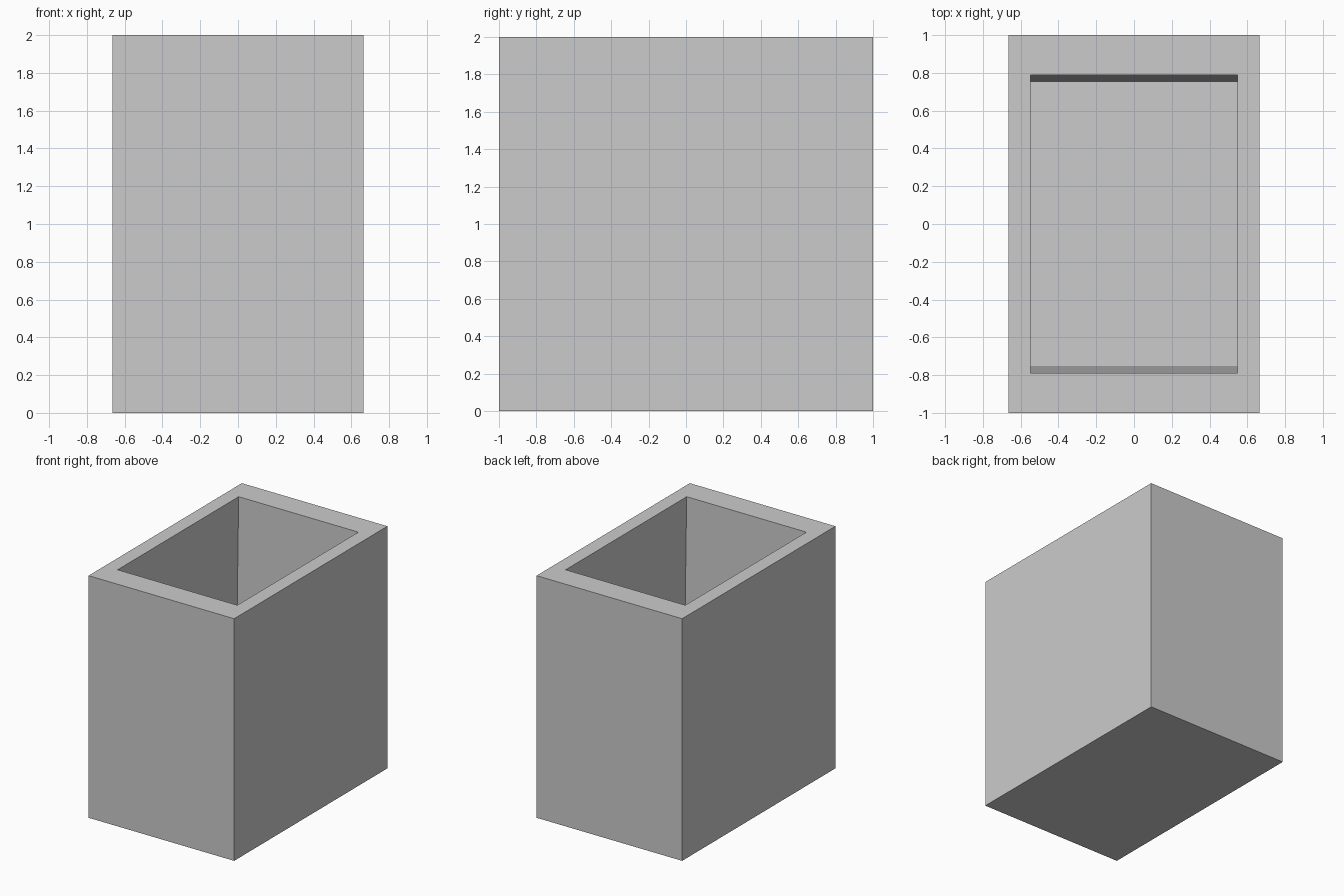
import bpy, bmesh

if "Cube" in bpy.data.objects:
    bpy.data.objects.remove(bpy.data.objects["Cube"])

# Outer block and cavity dimensions (half widths)
OX, OY, H = 0.665, 1.0, 2.0
IX, IY_TOP, IY_FLOOR, FLOOR_Z = 0.547, 0.79, 0.752, 0.2

bm = bmesh.new()


def ring(x, y, z):
    """Rectangular loop of four vertices."""
    return [bm.verts.new((sx * x, sy * y, z))
            for sx, sy in ((-1, -1), (1, -1), (1, 1), (-1, 1))]


# Loops from the underside, up the outside, over the rim, down to the inner floor
loops = [ring(OX, OY, 0), ring(OX, OY, H),
         ring(IX, IY_TOP, H), ring(IX, IY_FLOOR, FLOOR_Z)]
for a, b in zip(loops, loops[1:]):
    for i in range(4):
        j = (i + 1) % 4
        bm.faces.new((a[i], a[j], b[j], b[i]))

# Underside and inner floor
bm.faces.new(loops[0][::-1])
bm.faces.new(loops[-1])
bmesh.ops.recalc_face_normals(bm, faces=bm.faces)

mesh = bpy.data.meshes.new("open_box")
bm.to_mesh(mesh)
bm.free()
bpy.context.collection.objects.link(bpy.data.objects.new("open_box", mesh))
